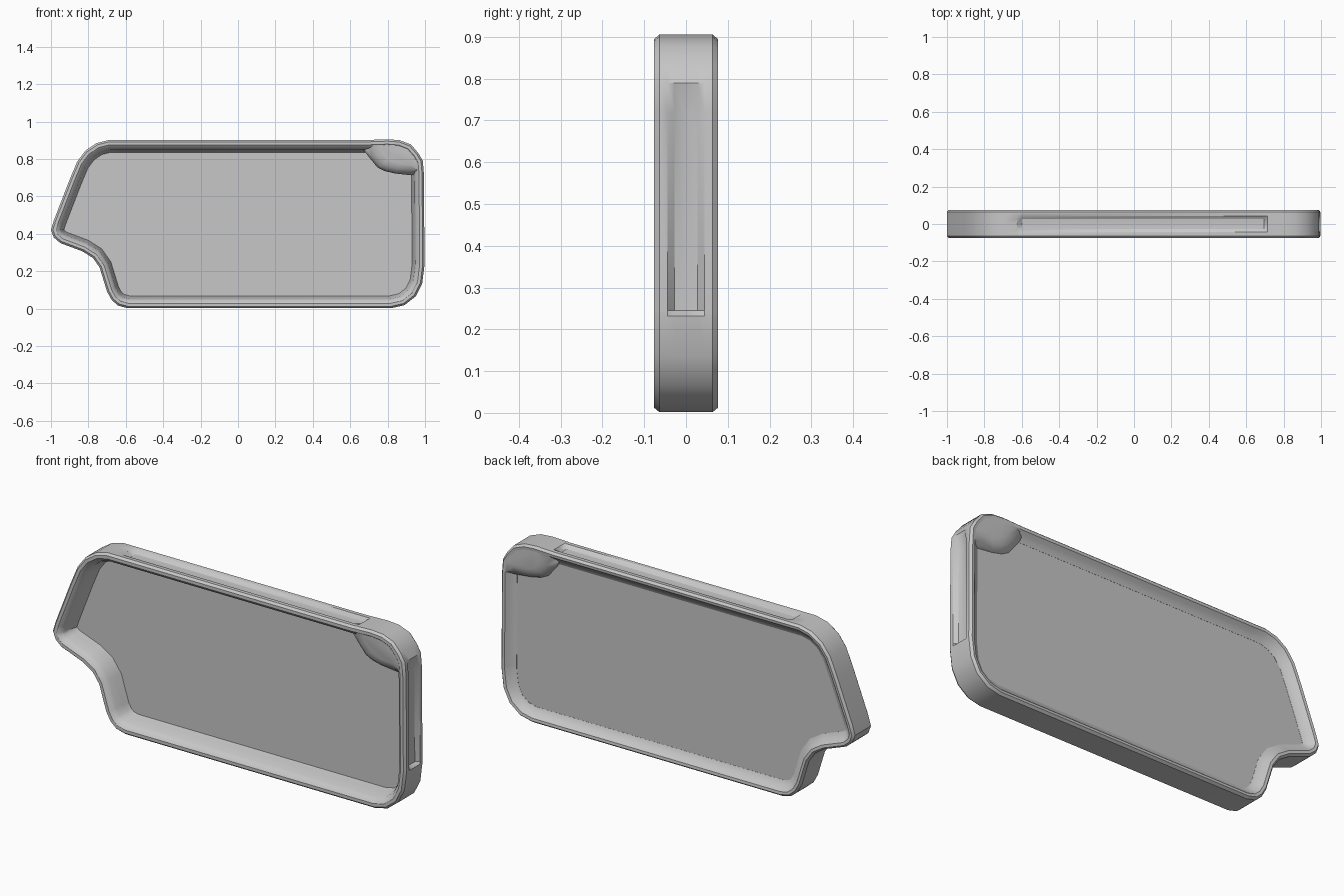
import bpy, bmesh, math
from mathutils import Vector

if "Cube" in bpy.data.objects:
    bpy.data.objects.remove(bpy.data.objects["Cube"])


def material(name, value):
    m = bpy.data.materials.new(name)
    m.use_nodes = True
    colour = (value, value, value, 1)
    m.diffuse_color = colour
    bsdf = m.node_tree.nodes["Principled BSDF"]
    bsdf.inputs["Base Color"].default_value = colour
    bsdf.inputs["Roughness"].default_value = 0.6
    return m


GREY = material("neutral grey", 0.57)


def finish(name, bm, angle):
    bmesh.ops.recalc_face_normals(bm, faces=bm.faces)
    mesh = bpy.data.meshes.new(name)
    bm.to_mesh(mesh)
    bm.free()
    mesh.materials.append(GREY)
    ob = bpy.data.objects.new(name, mesh)
    bpy.context.collection.objects.link(ob)
    bpy.ops.object.select_all(action='DESELECT')
    ob.select_set(True)
    bpy.context.view_layer.objects.active = ob
    bpy.ops.object.shade_smooth_by_angle(angle=math.radians(angle))


def inward(points):
    """Mitred inward direction at each corner of a counter-clockwise outline."""
    result = []
    for i, p in enumerate(points):
        a = (p - points[i - 1]).normalized()
        b = (points[(i + 1) % len(points)] - p).normalized()
        na, nb = Vector((-a.y, a.x)), Vector((-b.y, b.x))
        result.append((na + nb) / (1 + na.dot(nb)))
    return result


def bridge(bm, first, second):
    n = len(first)
    for i in range(n):
        j = (i + 1) % n
        bm.faces.new((first[i], first[j], second[j], second[i]))


# Outer outline (x, z, groove depth), counter-clockwise seen from the front
G = 0.02
OUTLINE = [
    (-0.59, 0.002, 0), (0.82, 0.002, 0), (0.89, 0.018, 0), (0.95, 0.065, 0),
    (0.985, 0.135, 0), (0.997, 0.232, 0), (0.997, 0.245, G), (0.994, 0.72, G),
    (0.988, 0.79, 0), (0.965, 0.83, 0), (0.925, 0.877, 0), (0.865, 0.9, 0),
    (0.80, 0.905, 0), (0.715, 0.902, 0), (0.695, 0.901, G), (-0.60, 0.901, G),
    (-0.625, 0.901, 0), (-0.69, 0.901, 0), (-0.755, 0.885, 0), (-0.815, 0.845, 0),
    (-0.86, 0.785, 0), (-0.90, 0.69, 0), (-0.985, 0.47, 0), (-1.0, 0.42, 0),
    (-0.985, 0.38, 0), (-0.95, 0.35, 0), (-0.83, 0.305, 0), (-0.775, 0.27, 0),
    (-0.74, 0.22, 0), (-0.70, 0.09, 0), (-0.675, 0.045, 0), (-0.64, 0.015, 0),
]
points = [Vector(p[:2]) for p in OUTLINE]
normals = inward(points)

# Rail section (inset, y, share of groove depth): deep recess at the front,
# short soft slope at the back
SECTION = [
    (0, -0.028, 0.9), (0, -0.044, 0), (0, -0.064, 0),
    (0.010, -0.076, 0), (0.026, -0.076, 0), (0.040, -0.066, 0),
    (0.050, -0.048, 0), (0.058, 0.0, 0), (0.066, 0.028, 0),
    (0.068, 0.039, 0), (0.054, 0.045, 0), (0.038, 0.058, 0),
    (0.024, 0.074, 0), (0.010, 0.076, 0),
    (0, 0.064, 0), (0, 0.044, 0), (0, 0.028, 0.9), (0, 0, 1),
]

# Frame swept round the outline, grooved along the top and right edges
bm = bmesh.new()
rings = []
for inset, y, share in SECTION:
    ring = []
    for p, n, (_, _, depth) in zip(points, normals, OUTLINE):
        q = p + n * (inset + share * depth)
        ring.append(bm.verts.new((q.x, y, q.y)))
    rings.append(ring)
for i, ring in enumerate(rings):
    bridge(bm, ring, rings[(i + 1) % len(rings)])
finish("window_frame", bm, 35)


def slab(name, layers, angle):
    """Closed solid lofted through outlines given as (points, y)."""
    bm = bmesh.new()
    rings = [[bm.verts.new((p.x, y, p.y)) for p in pts] for pts, y in layers]
    for a, b in zip(rings, rings[1:]):
        bridge(bm, a, b)
    bm.faces.new(rings[0])
    bm.faces.new(rings[-1])
    finish(name, bm, angle)


# Thin pane seated towards the back of the frame
pane = [p + n * 0.06 for p, n in zip(points, normals)]
slab("window_pane", [(pane, 0.030), (pane, 0.038)], 35)

# Rounded gusset: the inner edge curves in, the outer edge follows the rim
INNER = [Vector(p) for p in (
    (0.66, 0.862), (0.70, 0.81), (0.745, 0.755), (0.785, 0.735),
    (0.84, 0.722), (0.93, 0.712))]
OUTER = [Vector(p) for p in (
    (0.972, 0.73), (0.968, 0.785), (0.948, 0.82), (0.913, 0.862),
    (0.86, 0.882), (0.80, 0.886), (0.70, 0.883))]
corner = Vector((0.913, 0.862))


def gusset(t):
    return [p.lerp(corner, t) for p in INNER] + OUTER


LAYERS = [(0.38, 0.074), (0.20, 0.066), (0.07, 0.05), (0, 0.03)]
slab("corner_gusset",
     [(gusset(t), -y) for t, y in LAYERS] +
     [(gusset(t), y) for t, y in reversed(LAYERS)], 60)
